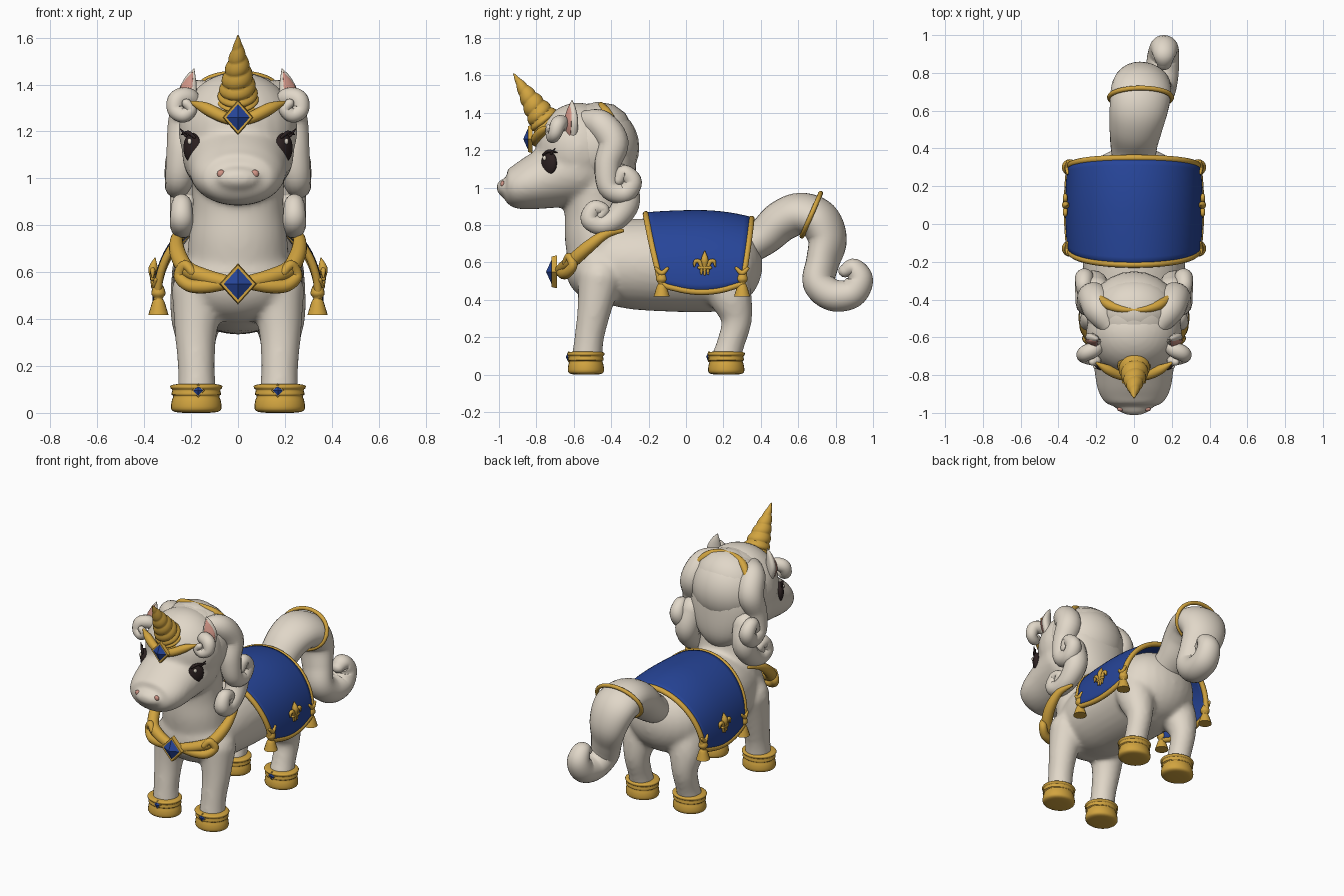
import bpy, bmesh
from math import sin, cos, pi, radians
from mathutils import Vector, Matrix

if "Cube" in bpy.data.objects:
    bpy.data.objects.remove(bpy.data.objects["Cube"])


def paint(name, rgb):
    m = bpy.data.materials.new(name)
    m.use_nodes = True
    m.diffuse_color = (*rgb, 1)
    m.node_tree.nodes["Principled BSDF"].inputs["Base Color"].default_value = (*rgb, 1)
    return m


CREAM = paint("cream", (0.75, 0.68, 0.58))
GOLD = paint("gold", (0.64, 0.37, 0.05))
BLUE = paint("royal blue", (0.02, 0.06, 0.32))
DARK = paint("dark brown", (0.025, 0.015, 0.015))
PINK = paint("pink", (0.64, 0.30, 0.24))


def finish(name, bm, mat, smooth=True):
    bmesh.ops.recalc_face_normals(bm, faces=bm.faces)
    me = bpy.data.meshes.new(name)
    bm.to_mesh(me)
    bm.free()
    me.materials.append(mat)
    ob = bpy.data.objects.new(name, me)
    bpy.context.collection.objects.link(ob)
    if smooth:
        bpy.ops.object.select_all(action='DESELECT')
        ob.select_set(True)
        bpy.context.view_layer.objects.active = ob
        bpy.ops.object.shade_smooth_by_angle(angle=radians(50))
    return ob


def spline(pts, steps):
    """Smooth curve through the points, radii included."""
    out, n = [], len(pts)
    for i in range(n - 1):
        a, b, c, d = (pts[min(max(i + k, 0), n - 1)] for k in (-1, 0, 1, 2))
        for s in range(steps):
            t = s / steps
            out.append([q + t / 2 * (r - p + t * (2 * p - 5 * q + 4 * r - w + t * (3 * (q - r) + w - p)))
                        for p, q, r, w in zip(a, b, c, d)])
    return out + [list(pts[-1])]


def sweep(name, pts, mat, ref=(1, 0, 0), steps=6, sides=16, rounded=True, shape=None):
    """Tube through points (x, y, z, radius[, second radius])."""
    path = spline([p if len(p) == 5 else (*p, p[3]) for p in pts], steps)
    cs = [Vector(p[:3]) for p in path]
    side, rings, n = Vector(ref), [], len(path)
    for i, p in enumerate(path):
        tan = (cs[min(i + 1, n - 1)] - cs[max(i - 1, 0)]).normalized()
        side = (side - tan * side.dot(tan)).normalized()
        up, rx, ry = tan.cross(side), max(p[3], .002), max(p[4], .002)
        slices = [(0, 1)]
        if rounded and i in (0, n - 1):
            caps = [(sin(radians(g)), cos(radians(g))) for g in (25, 50, 80)]
            slices = [(-a, b) for a, b in reversed(caps)] + slices if i == 0 else slices + caps
        for off, k in slices:
            ring = []
            for j in range(sides):
                a = 2 * pi * j / sides
                f = k * (shape(i / (n - 1), a) if shape else 1)
                ring.append(cs[i] + tan * off * min(rx, ry) + f * (side * rx * cos(a) + up * ry * sin(a)))
            rings.append(ring)
    bm = bmesh.new()
    rings = [[bm.verts.new(v) for v in r] for r in rings]
    for r, q in zip(rings, rings[1:]):
        for j in range(sides):
            bm.faces.new((r[j], r[j - 1], q[j - 1], q[j]))
    bm.faces.new(rings[0])
    bm.faces.new(rings[-1])
    return finish(name, bm, mat)


def pair(name, pts, mat, ref=(1, 0, 0), **kw):
    return [sweep(f"{w}_{name}", [(s * p[0], *p[1:]) for p in pts], mat, ref=(s * ref[0], *ref[1:]), **kw)
            for w, s in (("left", 1), ("right", -1))]


def ball(name, loc, radii, mat, yaw=0):
    bm = bmesh.new()
    bmesh.ops.create_uvsphere(bm, u_segments=24, v_segments=16, radius=1)
    bm.transform(Matrix.Translation(loc) @ Matrix.Rotation(yaw, 4, 'Z') @ Matrix.Diagonal((*radii, 1)))
    return finish(name, bm, mat)


def gem(name, loc, w, h):
    """Faceted stone standing on a diamond-shaped gold setting, facing forward."""
    for part, size, top, start, depth, mat in (("_setting", 1, .93, 0, .35, GOLD), ("_stone", .8, 0, .33, .4, BLUE)):
        bm = bmesh.new()
        bmesh.ops.create_cone(bm, cap_ends=True, segments=4, radius1=size, radius2=size * top, depth=1)
        bm.transform(Matrix.Translation(Vector(loc) - Vector((0, start * w, 0))) @ Matrix.Rotation(pi / 2, 4, 'X')
                     @ Matrix.Diagonal((w, h, depth * w, 1)) @ Matrix.Translation((0, 0, .5)))
        finish(name + part, bm, mat, False)


# Body: torso, neck, head and legs fused into one smooth skin
skin = [
    sweep("torso", [(0, -.5, .58, .22, .19), (0, -.3, .59, .265, .24), (0, 0, .585, .28, .25),
                    (0, .2, .585, .275, .24), (0, .3, .59, .19, .17)], CREAM, sides=32, rounded=False),
    ball("chest", (0, -.46, .57), (.245, .185, .185), CREAM),
    ball("rump", (0, .2, .59), (.275, .21, .235), CREAM),
    sweep("neck", [(0, -.44, .6, .22, .19), (0, -.47, .75, .21, .18), (0, -.485, .88, .195, .165),
                   (0, -.5, 1.05, .2, .17), (0, -.53, 1.2, .2, .17)], CREAM, sides=32),
    sweep("muzzle", [(0, -.58, 1.1, .24, .2), (0, -.74, 1.05, .215, .165), (0, -.87, 1.01, .195, .13),
                     (0, -.945, 1.0, .155, .1), (0, -.966, 1.0, .1, .05)], CREAM, sides=32),
    ball("skull", (0, -.575, 1.205), (.255, .23, .25), CREAM)]
skin += pair("front_leg", [(.175, -.53, .08, .083), (.178, -.517, .2, .08), (.18, -.49, .35, .092),
                           (.165, -.46, .52, .12)], CREAM)
skin += pair("hind_leg", [(.18, .215, .09, .08), (.18, .24, .17, .075), (.18, .27, .29, .083),
                          (.175, .24, .41, .115), (.15, .18, .55, .14)], CREAM)
bpy.ops.object.select_all(action='DESELECT')
for ob in skin:
    ob.select_set(True)
bpy.context.view_layer.objects.active = skin[0]
bpy.ops.object.join()
body = bpy.context.active_object
body.name = "body"
rm = body.modifiers.new("fuse", 'REMESH')
rm.mode, rm.voxel_size, rm.use_smooth_shade = 'VOXEL', .014, True
sm = body.modifiers.new("soften", 'SMOOTH')
sm.factor, sm.iterations = .5, 12

# Hooves with moulded cuffs and stones
for kind, y in (("front", -.535), ("hind", .215)):
    pair(kind + "_hoof", [(.178, y, z, r, r * .9) for z, r in
         ((0, .05), (.004, .09), (.018, .107), (.05, .105), (.072, .098), (.078, .106), (.098, .102),
          (.104, .109), (.117, .109), (.123, .08))], GOLD, steps=3, sides=28, rounded=False)
    for w, s in (("left", 1), ("right", -1)):
        gem(f"{w}_{kind}_hoof", (s * .17, y - .087, .095), .028, .03)

# Mane
ball("hair_cap", (0, -.49, 1.215), (.25, .24, .237), CREAM)
sweep("back_mane", [(0, -.46, 1.28, .22, .18), (0, -.41, 1.1, .23, .145), (0, -.38, .95, .17, .11),
                    (0, -.38, .86, .08, .06)], CREAM, sides=28)
pair("side_lock", [(.13, -.53, 1.355, .06), (.185, -.455, 1.335, .08), (.215, -.39, 1.24, .083),
                   (.235, -.42, 1.12, .07), (.25, -.41, 1.0, .06), (.257, -.33, .97, .055),
                   (.263, -.285, 1.03, .05), (.267, -.33, 1.08, .042), (.272, -.36, 1.04, .03)], CREAM)
pair("lower_curl", [(.2, -.36, 1.05, .08), (.215, -.32, .93, .075), (.225, -.37, .84, .065),
                    (.235, -.45, .8, .055), (.24, -.515, .83, .05), (.24, -.49, .89, .043),
                    (.245, -.44, .88, .033), (.25, -.455, .85, .025)], CREAM)
pair("forelock", [(.18, -.64, 1.32, .035), (.215, -.665, 1.345, .042), (.258, -.685, 1.335, .042),
                  (.265, -.7, 1.29, .036), (.23, -.715, 1.27, .032), (.2, -.725, 1.295, .026),
                  (.22, -.73, 1.32, .02)], CREAM, ref=(0, 1, 0))

# Ears with pink insides, turned slightly outward
turn = (.85, .5, 0)
pair("ear", [(.2, -.61, 1.27, .035, .025), (.215, -.61, 1.35, .046, .028), (.203, -.61, 1.42, .028, .018),
             (.188, -.61, 1.465, .003)], CREAM, ref=turn)
pair("inner_ear", [(.212, -.631, 1.28, .024, .008), (.228, -.633, 1.35, .036, .009),
                   (.211, -.626, 1.41, .022, .007), (.194, -.618, 1.45, .003)], PINK, ref=turn)

# Spiral horn
sweep("horn", [(0, -.73, 1.32, .088), (0, -.765, 1.37, .08), (0, -.845, 1.49, .047), (0, -.922, 1.61, .003)],
      GOLD, steps=30, sides=28, rounded=False,
      shape=lambda t, a: .9 + .14 * abs(sin(pi * (t * 8 - a / (2 * pi)))) ** .7)

# Face
for w, s in (("left", 1), ("right", -1)):
    yaw = s * radians(50)
    ball(w + "_eye", (s * .195, -.732, 1.13), (.05, .026, .064), DARK, yaw)
    ball(w + "_eye_glint", (s * .207, -.757, 1.158), (.011, .008, .013), CREAM, yaw)
    ball(w + "_nostril", (s * .072, -.98, 1.02), (.017, .012, .017), PINK)
pair("upper_lash", [(.185, -.765, 1.175, .006), (.212, -.735, 1.195, .009), (.24, -.69, 1.188, .003)], DARK, sides=8)
pair("lash_tip", [(.222, -.72, 1.183, .008), (.245, -.7, 1.21, .003)], DARK, sides=8)

# Tiara and hair band
pair("tiara_arm", [(0, -.805, 1.24, .02), (.07, -.8, 1.265, .026), (.14, -.77, 1.3, .025),
                   (.2, -.735, 1.325, .006)], GOLD, ref=(0, 1, 0))
gem("tiara", (0, -.822, 1.26), .066, .075)
pair("hair_band", [(0, -.455, 1.446, .01), (.06, -.452, 1.438, .018), (.13, -.43, 1.408, .026),
                   (.18, -.395, 1.365, .018), (.195, -.38, 1.34, .004)], GOLD, ref=(0, 1, 0))

# Collar
pair("collar_arm", [(.235, -.34, .77, .01), (.26, -.43, .75, .024), (.258, -.52, .685, .034),
                    (.22, -.6, .615, .036), (.14, -.645, .58, .034), (.04, -.675, .555, .03)], GOLD)
pair("collar_scroll", [(.06, -.67, .55, .026), (.14, -.655, .54, .03), (.21, -.635, .545, .028),
                       (.25, -.605, .585, .025), (.225, -.625, .63, .022), (.195, -.645, .6, .018)],
     GOLD, ref=(0, 1, 0))
gem("collar", (0, -.69, .55), .08, .088)


# Saddle blanket, bulging in the middle, with cord trim
def cloth(u, v):
    a, e = u * radians(92), abs(u)
    front, back = -.215 + .085 * e * e, .35 - .05 * e * e
    return Vector((.355 * (1 - .035 * v * v) * sin(a), front + (back - front) * (v + 1) / 2,
                   .5 + (.37 - .012 * v * v - .025 * max(v, 0) ** 2) * cos(a) - .045 * (1 - v * v) * e ** 6))


bm = bmesh.new()
NU, NV = 40, 14
grid = [[bm.verts.new(cloth(2 * i / NU - 1, 2 * j / NV - 1)) for j in range(NV + 1)] for i in range(NU + 1)]
for i in range(NU):
    for j in range(NV):
        bm.faces.new((grid[i][j], grid[i + 1][j], grid[i + 1][j + 1], grid[i][j + 1]))
blanket = finish("blanket", bm, BLUE)
so = blanket.modifiers.new("thickness", 'SOLIDIFY')
so.thickness, so.offset = .02, 0
fine = [k / 8 for k in range(-8, 8)]
loop = [(u, -1) for u in fine] + [(1, v) for v in fine[::3]] + [(-u, 1) for u in fine] + [(-1, -v) for v in fine[::3]]
sweep("blanket_trim", [(*cloth(u, v), .017) for u, v in loop + loop[:1]], GOLD, steps=3, sides=10)

# Tassels
for kind, v in (("front", -1), ("hind", 1)):
    c = cloth(1, v)
    pair(kind + "_tassel", [(c.x - .003, c.y, c.z + h, r) for h, r in
         ((.065, .012), (.045, .024), (.02, .03), (0, .018), (-.015, .026), (-.07, .043))],
         GOLD, steps=4, rounded=False)
    pair(kind + "_tassel_loop", [(c.x + .008, c.y - .03, c.z + .08, .009), (c.x + .01, c.y, c.z + .055, .014),
         (c.x + .008, c.y + .03, c.z + .08, .009)], GOLD, sides=10)

# Lily ornament on each side of the blanket
pair("lily_petal", [(.364, .1, .535, .006), (.364, .1, .575, .011), (.362, .1, .615, .02), (.354, .1, .66, .003)],
     GOLD, sides=10)
pair("lily_band", [(.365, .07, .572, .009), (.367, .13, .572, .009)], GOLD, sides=10)
for d, way in ((-1, "front"), (1, "back")):
    pair(f"lily_{way}_leaf", [(.364, .1 + d * y, z, r) for y, z, r in
         ((.018, .54, .006), (.018, .575, .01), (.03, .605, .012), (.05, .605, .011), (.056, .58, .005))],
         GOLD, sides=10)

# Tail with gold ring
sweep("tail", [(0, .31, .67, .11, .09), (0, .42, .74, .125, .1), (.01, .51, .82, .14, .11),
               (.025, .61, .86, .155, .112), (.04, .71, .825, .16, .11), (.06, .755, .72, .14, .1),
               (.09, .73, .6, .115, .085), (.12, .71, .49, .1, .085), (.145, .785, .425, .09, .085),
               (.155, .885, .435, .085, .08), (.16, .93, .51, .075, .07), (.16, .895, .57, .06, .052),
               (.16, .85, .555, .04, .035)], CREAM, sides=28)
ring = [2 * pi * k / 16 for k in range(17)]
sweep("tail_ring", [(.035 + .165 * cos(a), .67 + .05 * sin(a), .855 + .115 * sin(a), .013) for a in ring],
      GOLD, ref=(0, 1, 0), steps=3, sides=10)
